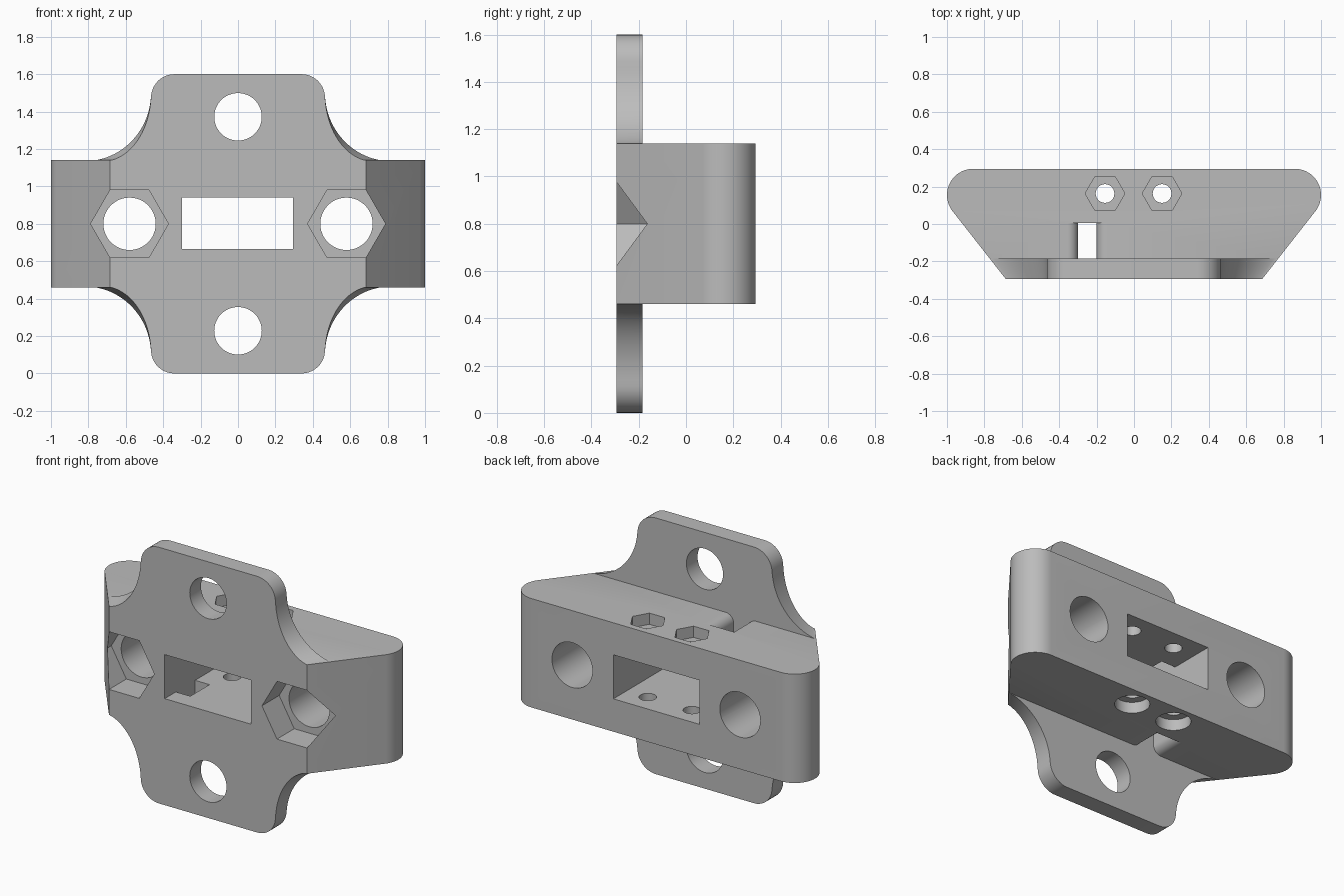
import bpy, bmesh, math
from math import sin, cos, pi, radians

if "Cube" in bpy.data.objects:
    bpy.data.objects.remove(bpy.data.objects["Cube"])

FRONT, PLATE_BACK, BACK = -0.295, -0.185, 0.295
MID, BOTTOM, TOP = 0.8, 0.46, 1.14


def arc(cx, cy, r, a0, a1, n):
    """Points along an arc, angles in degrees."""
    steps = [radians(a0 + (a1 - a0) * i / n) for i in range(n + 1)]
    return [(cx + r * cos(a), cy + r * sin(a)) for a in steps]


def ring(cx, cy, r, n=48):
    return arc(cx, cy, r, 0, 360, n)[:-1]


def rect(x0, x1, y0, y1):
    return [(x0, y0), (x1, y0), (x1, y1), (x0, y1)]


def loft(name, start, end, axis, a, b):
    """Solid between two matching outlines at a and b on the y or z axis."""
    def place(p, t):
        return (p[0], t, p[1]) if axis == "Y" else (p[0], p[1], t)
    bm = bmesh.new()
    lo = [bm.verts.new(place(p, a)) for p in start]
    hi = [bm.verts.new(place(p, b)) for p in end]
    bm.faces.new(lo)
    bm.faces.new(hi)
    for i in range(len(lo)):
        j = (i + 1) % len(lo)
        bm.faces.new((lo[i], lo[j], hi[j], hi[i]))
    bmesh.ops.recalc_face_normals(bm, faces=bm.faces)
    mesh = bpy.data.meshes.new(name)
    bm.to_mesh(mesh)
    bm.free()
    obj = bpy.data.objects.new(name, mesh)
    bpy.context.collection.objects.link(obj)
    return obj


def prism(name, pts, axis, a, b):
    return loft(name, pts, pts, axis, a, b)


def combine(target, other, operation):
    """Apply a boolean and drop the helper."""
    bpy.context.view_layer.objects.active = target
    mod = target.modifiers.new(operation, "BOOLEAN")
    mod.operation, mod.solver, mod.object = operation, "EXACT", other
    bpy.ops.object.modifier_apply(modifier=mod.name)
    bpy.data.objects.remove(other)


# Main block: slanted cheeks, rounded rear corners
half = [(0.685, FRONT)] + arc(0.86, BACK - 0.14, 0.14, -37, 90, 20)
body = prism("mount_body", half + [(-x, y) for x, y in reversed(half)],
             "Z", BOTTOM, TOP)


# Flange plate: rounded ends, concave shoulders that flare towards the rear
def flange_outline(flare):
    corner = arc(0.34, 1.475, 0.125, 90, 6, 10)
    shoulder = arc(0.83, 1.5, 0.365, 186, 262, 20)
    shoulder = [(0.465 + (x - 0.465) * flare, z) for x, z in shoulder]
    quarter = corner + shoulder + [(0.5, 1.1)]
    right = quarter + [(x, 2 * MID - z) for x, z in reversed(quarter)]
    return right + [(-x, z) for x, z in reversed(right)]


flange = loft("flange_plate", flange_outline(0.7), flange_outline(0.97),
              "Y", FRONT, PLATE_BACK)
combine(body, flange, "UNION")

# Cutters
cutters = [prism("window", rect(-0.3, 0.295, 0.665, 0.94), "Y", -0.5, 0.5)]
for side in (-1, 1):
    x = 0.58 * side
    cutters += [
        prism("flange_hole", ring(0, MID + 0.572 * side, 0.127), "Y", -0.5, 0.5),
        prism("bolt_hole", ring(x, MID, 0.14), "Y", -0.5, 0.5),
        prism("bolt_nut_pocket", ring(x, MID, 0.208, 6), "Y", -0.5, -0.125),
    ]
for x in (-0.155, 0.15):
    cutters += [
        prism("clamp_hole", ring(x, 0.163, 0.05, 32), "Z", 0.3, 1.3),
        prism("clamp_nut_pocket", ring(x, 0.163, 0.106, 6), "Z", TOP - 0.07, 1.3),
        prism("clamp_head_pocket", ring(x, 0.163, 0.1), "Z", 0.3, BOTTOM + 0.07),
    ]

# Vertical tie slot with rounded mouths
r = 0.055
mouth = [(-0.2, MID)] + arc(-0.2 + r, TOP - r, r, 180, 90, 8)
mouth += [(-0.2 + r, TOP + 0.05)]
edge = [(x, 2 * MID - z) for x, z in reversed(mouth[1:])] + mouth
cutters.append(prism("tie_slot", edge + [(-0.5 - x, z) for x, z in reversed(edge)],
                     "Y", PLATE_BACK, 0.005))

for cutter in cutters:
    combine(body, cutter, "DIFFERENCE")

# Colour and shading
grey = bpy.data.materials.new("plain_grey")
grey.use_nodes = True
colour = (0.5, 0.5, 0.5, 1)
grey.diffuse_color = colour
grey.node_tree.nodes["Principled BSDF"].inputs["Base Color"].default_value = colour
body.data.materials.clear()
body.data.materials.append(grey)
for face in body.data.polygons:
    face.material_index = 0
bpy.ops.object.select_all(action="DESELECT")
body.select_set(True)
bpy.context.view_layer.objects.active = body
bpy.ops.object.shade_smooth_by_angle(angle=radians(30))
